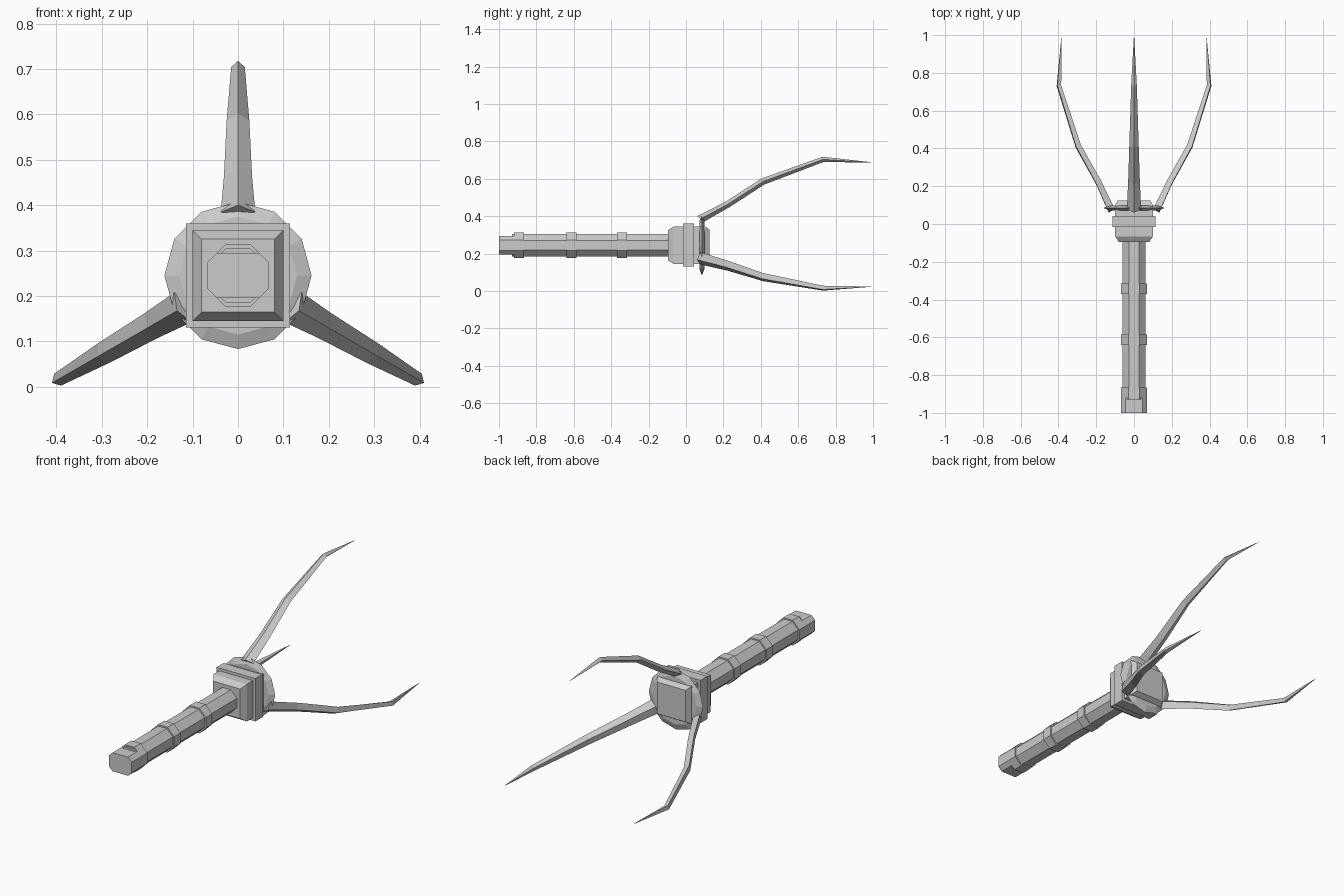
import bpy, bmesh, math
from mathutils import Matrix

if "Cube" in bpy.data.objects:
    bpy.data.objects.remove(bpy.data.objects["Cube"])

CZ = 0.245  # height of the long axis

steel = bpy.data.materials.new("grey metal")
steel.diffuse_color = (0.6, 0.6, 0.6, 1)
steel.use_nodes = True
steel.node_tree.nodes["Principled BSDF"].inputs["Base Color"].default_value = steel.diffuse_color


def loft(name, rings):
    """Skin a list of equal-length (x, y, z) rings, z measured from the axis."""
    bm = bmesh.new()
    loops = [[bm.verts.new(p) for p in r] for r in rings]
    n = len(loops[0])
    for a, b in zip(loops, loops[1:]):
        for i in range(n):
            j = (i + 1) % n
            bm.faces.new((a[i], a[j], b[j], b[i]))
    bm.faces.new(loops[0])
    bm.faces.new(loops[-1])
    bmesh.ops.recalc_face_normals(bm, faces=bm.faces)
    me = bpy.data.meshes.new(name)
    bm.to_mesh(me)
    bm.free()
    me.materials.append(steel)
    ob = bpy.data.objects.new(name, me)
    ob.location.z = CZ
    bpy.context.collection.objects.link(ob)
    return ob


def ring(n, apothem, y, flat=True):
    """Regular polygon around the y axis; flat sides, or corners, up."""
    r = apothem / math.cos(math.pi / n) if flat else apothem
    off = math.pi / n if flat else 0
    return [(r * math.sin(off + 2 * math.pi * i / n), y,
             r * math.cos(off + 2 * math.pi * i / n)) for i in range(n)]


def prism(name, n, profile, flat=True):
    return loft(name, [ring(n, a, y, flat) for y, a in profile])


def clipped_octagon(y, h=0.068, cut=0.05):
    """Octagon with its top and bottom sliced off."""
    t = h * math.tan(math.pi / 8)
    x = t + (h - cut)
    return [(x, y, cut), (h, y, t), (h, y, -t), (x, y, -cut),
            (-x, y, -cut), (-h, y, -t), (-h, y, t), (-x, y, cut)]


# Handle shaft with raised bands
prism("handle_shaft", 8, [(-0.93, 0.061), (-0.08, 0.061)])
for i, y in enumerate((-0.92, -0.64, -0.37)):
    prism(f"handle_band_{i + 1}", 8, [(y, 0.068), (y + 0.054, 0.068)])

# Notched pommel
loft("pommel", [clipped_octagon(-1.0), clipped_octagon(-0.915)])

# Square head block with chamfered ends, and the wider collar plate
prism("head_block", 4, [(-0.096, 0.08), (-0.066, 0.1), (0.1, 0.1), (0.125, 0.085)])
prism("head_collar", 4, [(-0.017, 0.115), (0.042, 0.115)])

# Thin twelve-sided guard disc with a sharp rim
prism("guard_disc", 12, [(0.072, 0.13), (0.085, 0.162), (0.098, 0.13)], flat=False)

# Prongs: diamond section following (outer y, r), (inner y, r), half width
STATIONS = [
    ((0.06, 0.155), (0.095, 0.125), 0.038),
    ((0.21, 0.232), (0.235, 0.205), 0.031),
    ((0.405, 0.357), (0.42, 0.325), 0.025),
    ((0.73, 0.473), (0.735, 0.445), 0.015),
    ((0.99, 0.444), (0.99, 0.442), 0.001),
]
for i in range(3):
    rings = []
    for (yo, ro), (yi, ri), w in STATIONS:
        ym, rm = (yo + yi) / 2, (ro + ri) / 2
        rings.append([(0, yo, ro), (w, ym, rm), (0, yi, ri), (-w, ym, rm)])
    prong = loft(f"prong_{i + 1}", rings)
    prong.data.transform(Matrix.Rotation(math.radians(120 * i), 4, 'Y'))
